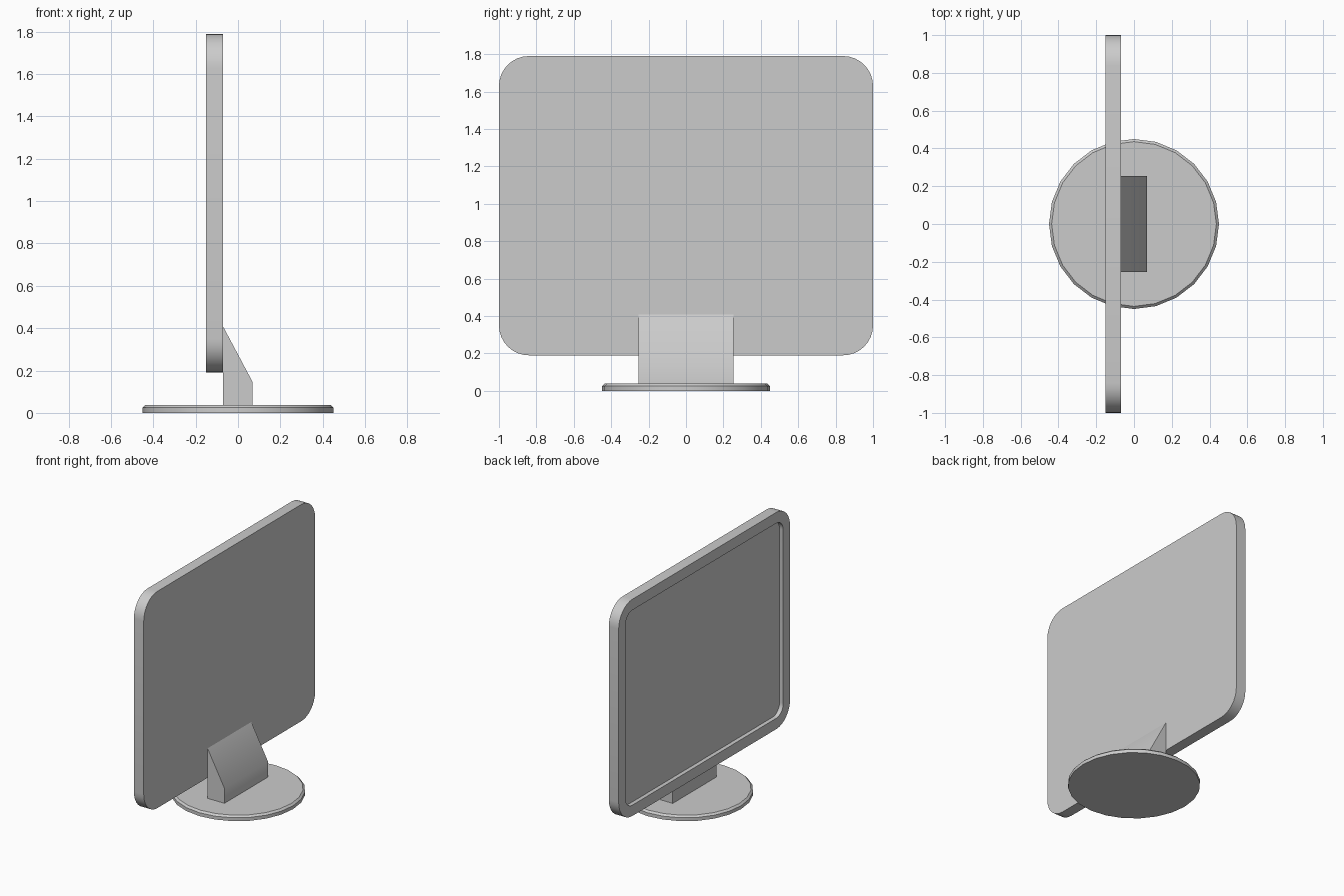
import bpy, bmesh, math

cube = bpy.data.objects.get("Cube")
if cube:
    bpy.data.objects.remove(cube, do_unlink=True)

grey = bpy.data.materials.new("light grey")
grey.use_nodes = True
colour = (0.6, 0.6, 0.6, 1)
grey.diffuse_color = colour
grey.node_tree.nodes["Principled BSDF"].inputs["Base Color"].default_value = colour


def loft(name, loops):
    """Join a series of equal-length point loops and cap both ends."""
    bm = bmesh.new()
    rings = [[bm.verts.new(p) for p in loop] for loop in loops]
    for a, b in zip(rings, rings[1:]):
        for i in range(len(a)):
            j = (i + 1) % len(a)
            bm.faces.new((a[i], a[j], b[j], b[i]))
    bm.faces.new(rings[0])
    bm.faces.new(rings[-1])
    bmesh.ops.recalc_face_normals(bm, faces=bm.faces)
    mesh = bpy.data.meshes.new(name)
    bm.to_mesh(mesh)
    bm.free()
    mesh.materials.append(grey)
    obj = bpy.data.objects.new(name, mesh)
    bpy.context.collection.objects.link(obj)
    bpy.ops.object.select_all(action='DESELECT')
    obj.select_set(True)
    bpy.context.view_layer.objects.active = obj
    bpy.ops.object.shade_smooth_by_angle(angle=math.radians(30))
    return obj


def rounded_rect(x, border, steps=8):
    """Rounded outline of the panel at depth x, inset by border."""
    half_y, half_z, mid_z, corner = 1.0, 0.8, 0.99, 0.16
    points = []
    for k, (sy, sz) in enumerate([(1, 1), (-1, 1), (-1, -1), (1, -1)]):
        for i in range(steps + 1):
            a = math.pi / 2 * (k + i / steps)
            r = corner - border
            points.append((x, sy * (half_y - corner) + r * math.cos(a),
                           mid_z + sz * (half_z - corner) + r * math.sin(a)))
    return points


def circle(radius, z, sides=24):
    return [(radius * math.cos(math.tau * i / sides),
             radius * math.sin(math.tau * i / sides), z) for i in range(sides)]


# Panel with a recessed screen facing -x
loft("screen_panel", [rounded_rect(-0.07, 0), rounded_rect(-0.15, 0),
                      rounded_rect(-0.15, 0.08), rounded_rect(-0.12, 0.08)])

# Wedge-shaped stand behind the panel
wedge = [(-0.07, 0), (0.068, 0), (0.068, 0.148), (-0.07, 0.407)]
loft("stand", [[(x, y, z) for x, z in wedge] for y in (-0.255, 0.255)])

# Round foot with a bevelled rim
loft("base", [circle(0.45, 0), circle(0.45, 0.025), circle(0.436, 0.038)])
